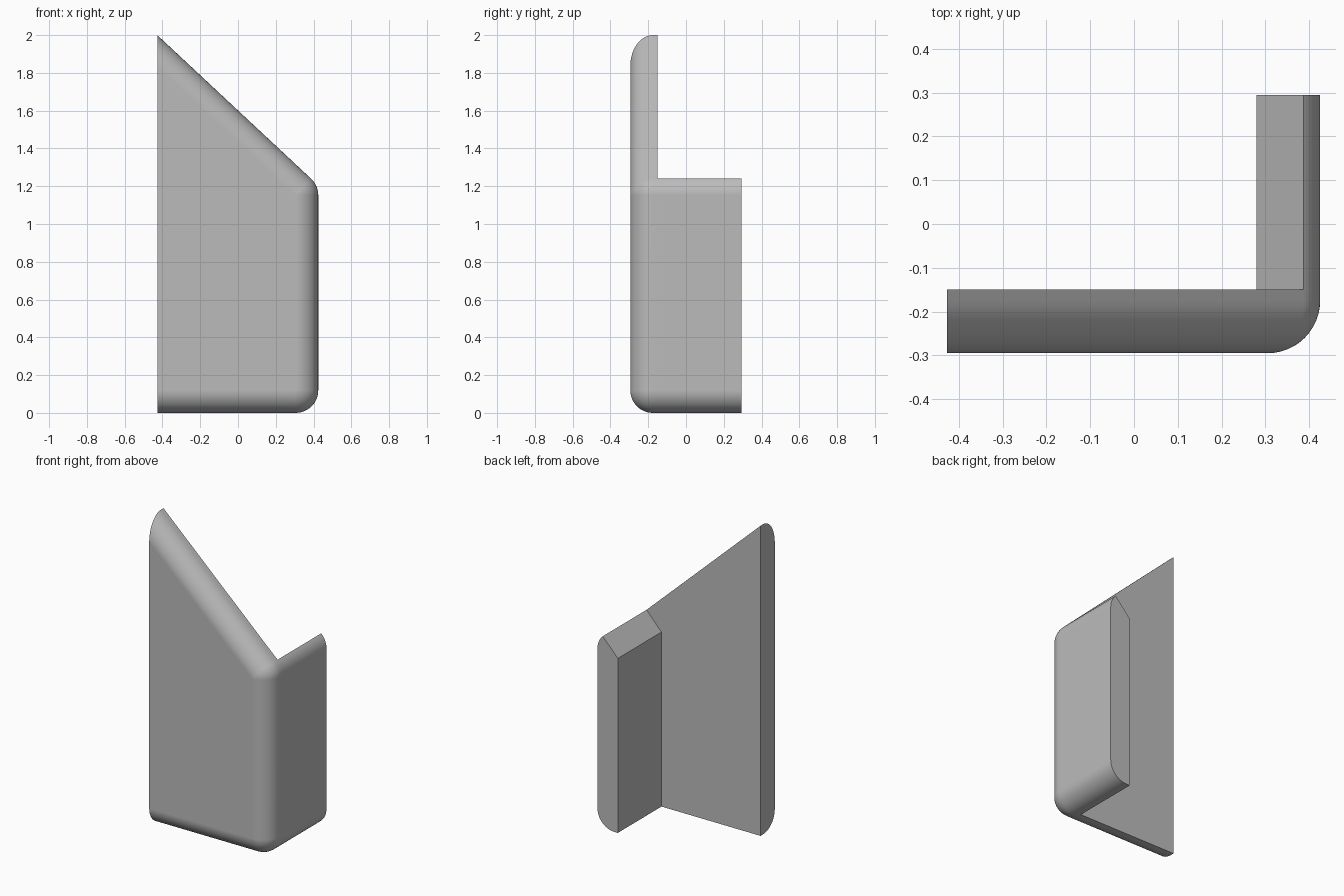
import bpy, bmesh
from math import sin, cos, pi, atan2

cube = bpy.data.objects.get("Cube")
if cube:
    bpy.data.objects.remove(cube, do_unlink=True)

LEFT, RIGHT, FRONT, BACK = -0.427, 0.425, -0.295, 0.295
PLATE_BACK, LEG_INNER = -0.15, 0.28   # inner faces of the two walls
TOP, SHOULDER_X, SHOULDER_Z = 2.0, 0.387, 1.24
R, STEPS = 0.12, 12                   # fillet radius and smoothness

slope = atan2(TOP - SHOULDER_Z, SHOULDER_X - LEFT)
normal_angle = pi / 2 - slope
upper_z = SHOULDER_Z - R * sin(normal_angle)
centre_x = RIGHT - R


def arc(cz, radius, start, end):
    return [(centre_x + radius * cos(start + (end - start) * i / STEPS),
             cz + radius * sin(start + (end - start) * i / STEPS))
            for i in range(STEPS + 1)]


def outline(inset):
    """Wall outline in x and z, shrunk by the inset on its rounded sides."""
    radius = R - inset
    return ([(LEFT, TOP - inset / cos(slope))]
            + arc(upper_z, radius, normal_angle, 0)
            + arc(R, radius, 0, -pi / 2)
            + [(LEG_INNER, inset), (LEFT, inset)])


bm = bmesh.new()


def add_ring(points, y):
    return [bm.verts.new((x, y, z)) for x, z in points]


def bridge(a, b, closed=False):
    for i in range(len(a) if closed else len(a) - 1):
        j = (i + 1) % len(a)
        bm.faces.new((a[i], a[j], b[j], b[i]))


# Front wall with rounded front edges
rings = [add_ring(outline(0), PLATE_BACK)]
for k in range(STEPS + 1):
    t = pi / 2 * k / STEPS
    rings.append(add_ring(outline(R - R * cos(t)), FRONT + R - R * sin(t)))
for a, b in zip(rings, rings[1:]):
    bridge(a, b)
bm.faces.new(rings[-1])
bm.faces.new([r[0] for r in rings] + [r[-1] for r in reversed(rings)])

# Side wall, its top cut square to the slanted edge
cut_z = SHOULDER_Z - (SHOULDER_X - LEG_INNER) / (sin(slope) / cos(slope))
inner_top = bm.verts.new((LEG_INNER, PLATE_BACK, cut_z))
leg = rings[0][1:-1] + [inner_top]
leg_end = [bm.verts.new((v.co.x, BACK, v.co.z)) for v in leg]
bridge(leg, leg_end, closed=True)
bm.faces.new(leg_end)

# Back of the front wall
bm.faces.new((rings[0][0], rings[0][1], inner_top, rings[0][-2], rings[0][-1]))

bmesh.ops.remove_doubles(bm, verts=bm.verts, dist=0.0001)
bmesh.ops.recalc_face_normals(bm, faces=bm.faces)
mesh = bpy.data.meshes.new("corner_guard")
bm.to_mesh(mesh)
bm.free()
guard = bpy.data.objects.new("corner_guard", mesh)
bpy.context.collection.objects.link(guard)

# Plain grey
grey = bpy.data.materials.new("plain_grey")
grey.use_nodes = True
colour = (0.5, 0.5, 0.5, 1)
grey.diffuse_color = colour
grey.node_tree.nodes["Principled BSDF"].inputs["Base Color"].default_value = colour
mesh.materials.append(grey)

# Smooth fillets, flat walls, sharp cut edges
bpy.ops.object.select_all(action='DESELECT')
guard.select_set(True)
bpy.context.view_layer.objects.active = guard
bpy.ops.object.shade_smooth_by_angle(angle=pi / 6)
weighted = guard.modifiers.new("flat_walls", 'WEIGHTED_NORMAL')
weighted.keep_sharp = True
